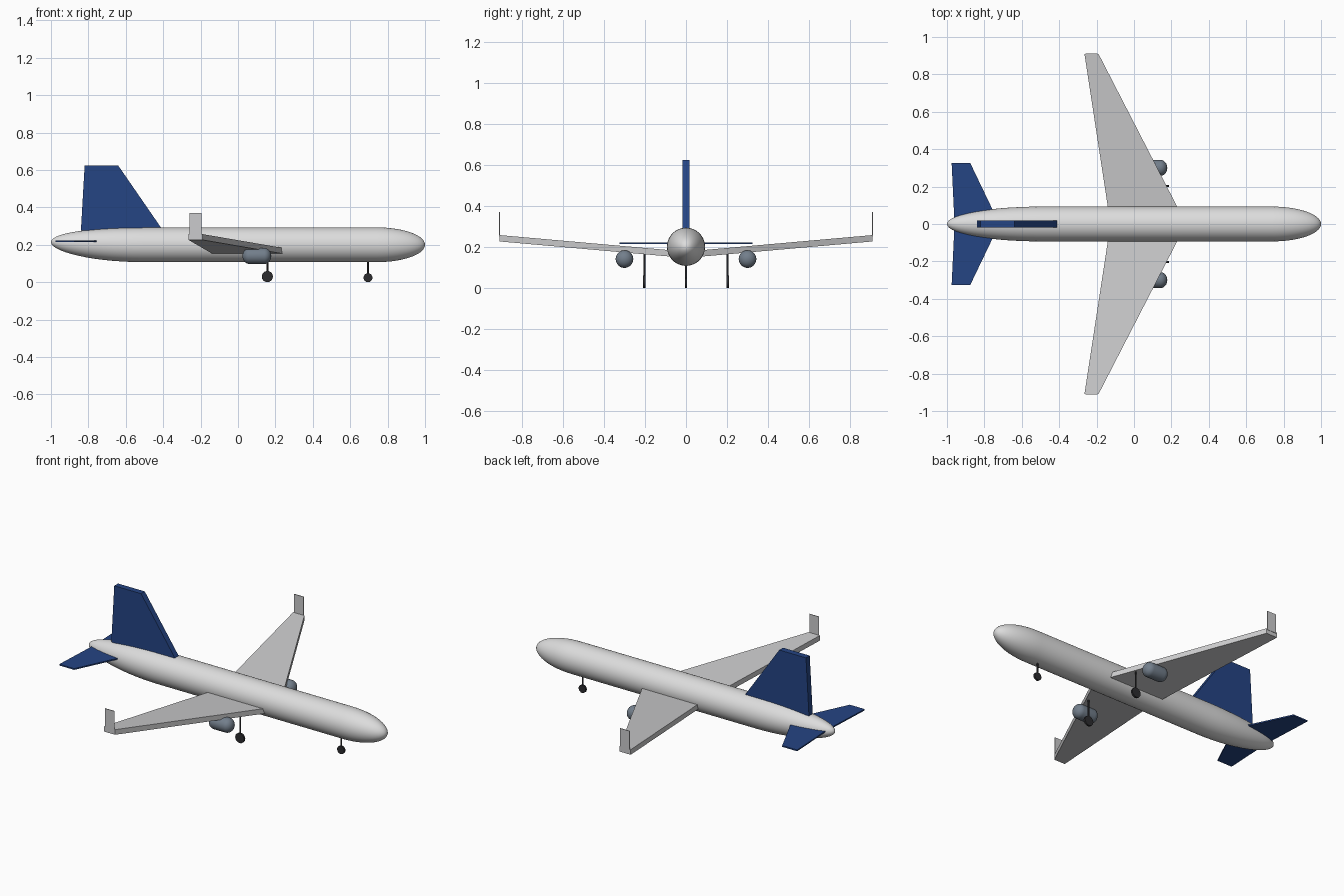
import bpy, bmesh, math
from mathutils import Matrix, Vector

if "Cube" in bpy.data.objects:
    bpy.data.objects.remove(bpy.data.objects["Cube"])


def material(name, rgb):
    m = bpy.data.materials.new(name)
    m.use_nodes = True
    m.diffuse_color = (*rgb, 1)
    m.node_tree.nodes["Principled BSDF"].inputs["Base Color"].default_value = (*rgb, 1)
    return m


WHITE = material("fuselage_white", (0.72, 0.72, 0.72))
GREY = material("wing_grey", (0.60, 0.60, 0.61))
BLUE = material("tail_blue", (0.018, 0.058, 0.23))
STEEL = material("engine_steel", (0.17, 0.21, 0.26))
BLACK = material("gear_black", (0.025, 0.025, 0.028))


def finish(name, bm, mat, mirrored=False, smooth=False):
    bmesh.ops.recalc_face_normals(bm, faces=bm.faces)
    mesh = bpy.data.meshes.new(name)
    bm.to_mesh(mesh)
    bm.free()
    mesh.materials.append(mat)
    ob = bpy.data.objects.new(name, mesh)
    bpy.context.collection.objects.link(ob)
    if mirrored:
        mod = ob.modifiers.new("Mirror", 'MIRROR')
        mod.use_axis = (False, True, False)
        mod.use_mirror_merge = False
    if smooth:
        bpy.ops.object.select_all(action='DESELECT')
        ob.select_set(True)
        bpy.context.view_layer.objects.active = ob
        bpy.ops.object.shade_smooth_by_angle(angle=math.radians(40))
    return ob


def slab(name, outline, thickness, mat, mirrored=False):
    """Extrude a flat outline along the given vector."""
    bm = bmesh.new()
    face = bm.faces.new([bm.verts.new(p) for p in outline])
    moved = bmesh.ops.extrude_face_region(bm, geom=[face], use_keep_orig=True)["geom"]
    verts = [v for v in moved if isinstance(v, bmesh.types.BMVert)]
    bmesh.ops.translate(bm, verts=verts, vec=Vector(thickness))
    return finish(name, bm, mat, mirrored)


def capsule(name, rear, front, rear_len, front_len, radius, y, z, mat,
            lift=0, mirrored=False, segs=48, steps=14):
    """Tube along x with elliptical ends; lift raises the rear tip."""
    rings = []
    for i in range(1, steps + 1):
        a = i / steps * math.pi / 2
        t = math.cos(a)
        rings.append((rear + rear_len * (1 - t), radius * math.sin(a), z + lift * t * t))
    for i in range(steps, 0, -1):
        a = i / steps * math.pi / 2
        rings.append((front - front_len * (1 - math.cos(a)), radius * math.sin(a), z))
    bm = bmesh.new()
    loops = []
    for x, r, zc in rings:
        angles = [2 * math.pi * k / segs for k in range(segs)]
        loops.append([bm.verts.new((x, y + r * math.cos(a), zc + r * math.sin(a)))
                      for a in angles])
    for a, b in zip(loops, loops[1:]):
        for k in range(segs):
            n = (k + 1) % segs
            bm.faces.new((a[k], a[n], b[n], b[k]))
    for tip, loop in ((bm.verts.new((rear, y, z + lift)), loops[0]),
                      (bm.verts.new((front, y, z)), loops[-1])):
        for k in range(segs):
            bm.faces.new((tip, loop[k], loop[(k + 1) % segs]))
    return finish(name, bm, mat, mirrored, smooth=True)


def cylinder(name, centre, radius, length, mat, segs, axis=None, mirrored=False):
    bm = bmesh.new()
    turn = Matrix.Rotation(math.pi / 2, 4, axis) if axis else Matrix()
    bmesh.ops.create_cone(bm, cap_ends=True, segments=segs, radius1=radius, radius2=radius,
                          depth=length, matrix=Matrix.Translation(centre) @ turn)
    return finish(name, bm, mat, mirrored, smooth=True)


# Fuselage and engines
capsule("fuselage", -1, 1, 0.5, 0.26, 0.093, 0, 0.2, WHITE, lift=0.014)
capsule("engines", 0.024, 0.178, 0.038, 0.038, 0.043, 0.3, 0.14, STEEL,
        mirrored=True, segs=32, steps=8)

# Swept wings with upturned tips
slab("wings", [(0.258, 0.04, 0.149), (-0.19, 0.91, 0.226),
               (-0.265, 0.91, 0.226), (-0.132, 0.04, 0.149)],
     (0, 0, 0.031), GREY, mirrored=True)
slab("winglets", [(-0.258, 0.908, 0.25), (-0.194, 0.908, 0.25),
                  (-0.194, 0.908, 0.369), (-0.258, 0.908, 0.369)],
     (0, 0.004, 0), GREY, mirrored=True)

# Tail surfaces
slab("tail_fin", [(-0.84, -0.018, 0.275), (-0.82, -0.018, 0.623),
                  (-0.64, -0.018, 0.623), (-0.4, -0.018, 0.275)],
     (0, 0.036, 0), BLUE)
slab("tailplanes", [(-0.724, 0.01, 0.214), (-0.875, 0.325, 0.214),
                    (-0.975, 0.325, 0.214), (-0.96, 0.01, 0.214)],
     (0, 0, 0.008), BLUE, mirrored=True)

# Landing gear
for label, x, y, radius, top, pair in (("main", 0.157, 0.203, 0.03, 0.175, True),
                                       ("nose", 0.695, 0, 0.024, 0.13, False)):
    cylinder(label + "_wheel", (x, y, radius), radius, 0.012, BLACK, 16, 'X', pair)
    cylinder(label + "_strut", (x, y, (radius + top) / 2), 0.005, top - radius,
             BLACK, 10, None, pair)
